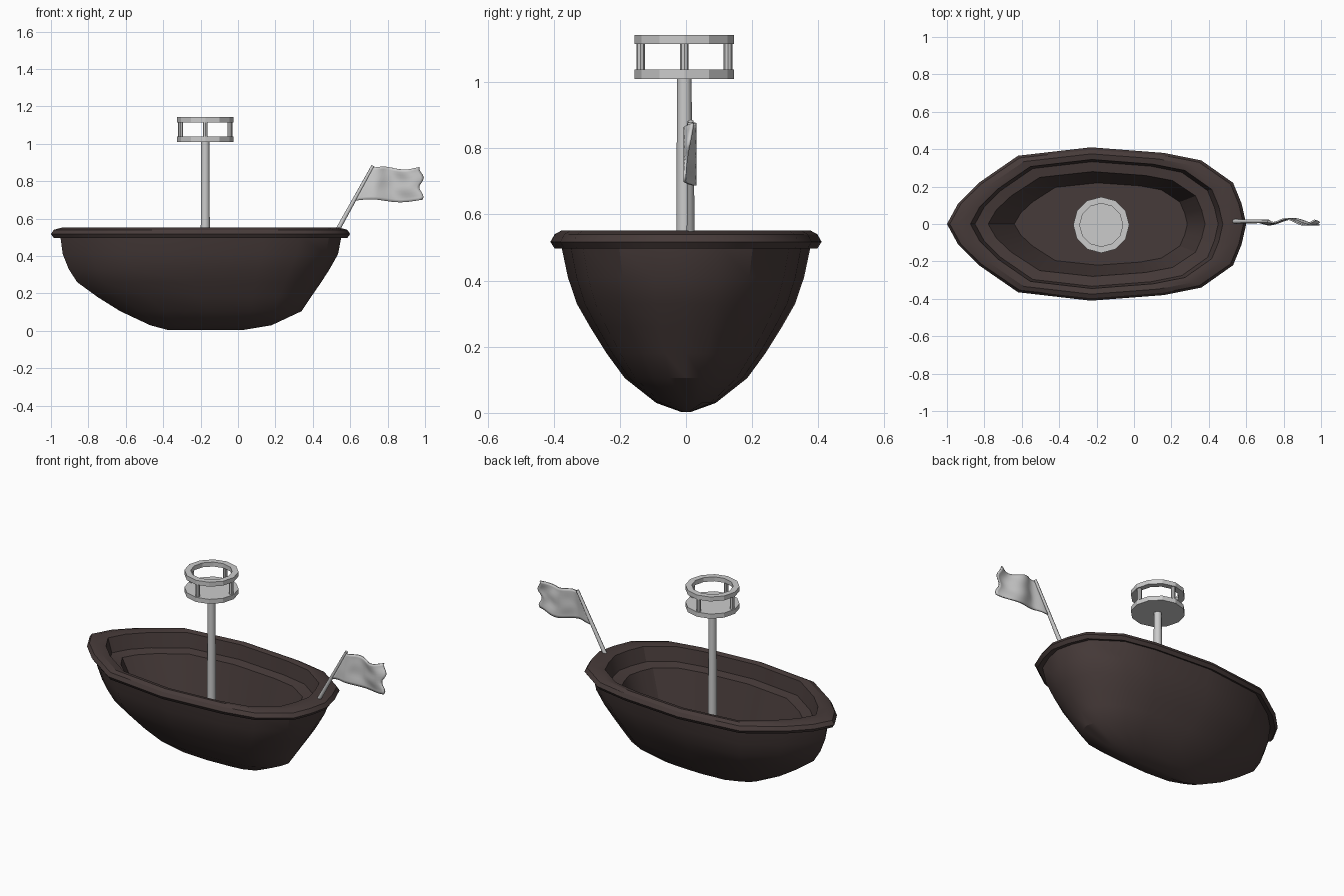
import bpy, bmesh, math
from mathutils import Vector

if "Cube" in bpy.data.objects:
    bpy.data.objects.remove(bpy.data.objects["Cube"])

brown = bpy.data.materials.new("dark_wood")
brown.diffuse_color = (0.062, 0.043, 0.041, 1)
brown.use_nodes = True
brown.node_tree.nodes["Principled BSDF"].inputs["Base Color"].default_value = brown.diffuse_color


def make_object(name, bm, angle=None, mat=None):
    bmesh.ops.recalc_face_normals(bm, faces=bm.faces)
    mesh = bpy.data.meshes.new(name)
    bm.to_mesh(mesh)
    bm.free()
    ob = bpy.data.objects.new(name, mesh)
    bpy.context.collection.objects.link(ob)
    if mat:
        mesh.materials.append(mat)
    if angle:
        bpy.ops.object.select_all(action='DESELECT')
        ob.select_set(True)
        bpy.context.view_layer.objects.active = ob
        bpy.ops.object.shade_smooth_by_angle(angle=math.radians(angle))
    return ob


def loft(bm, rings, cap_start=False, cap_end=False, closed=False):
    loops = [[bm.verts.new(p) for p in r] for r in rings]
    pairs = list(zip(loops, loops[1:]))
    if closed:
        pairs.append((loops[-1], loops[0]))
    for a, b in pairs:
        n = len(a)
        for i in range(n):
            j = (i + 1) % n
            bm.faces.new((a[i], a[j], b[j], b[i]))
    if cap_start:
        bm.faces.new(loops[0])
    if cap_end:
        bm.faces.new(loops[-1])


def rod(name, a, b, r1, r2, sides, angle=None):
    a, b = Vector(a), Vector(b)
    q = (b - a).to_track_quat('Z', 'Y')
    ring = lambda c, r: [c + q @ Vector((r * math.cos(2 * math.pi * k / sides),
                                         r * math.sin(2 * math.pi * k / sides), 0))
                         for k in range(sides)]
    bm = bmesh.new()
    loft(bm, [ring(a, r1), ring(b, r2)], True, True)
    return make_object(name, bm, angle)


# Hull plan outline, bow at -x, mirrored across y
half = [(-1, 0), (-0.94, 0.11), (-0.83, 0.22), (-0.62, 0.365), (-0.23, 0.41),
        (0.16, 0.38), (0.36, 0.34), (0.53, 0.22), (0.575, 0.11), (0.6, 0)]
outline = half + [(x, -y) for x, y in half[-2:0:-1]]


def hull_ring(z, x0, x1, w):
    return [(x0 + (x + 1) / 1.6 * (x1 - x0), y / 0.41 * w, z) for x, y in outline]


# Hull: outer skin, rolled rim, ledge, inner wall, floor (z, bow x, stern x, half width)
levels = [(0.003, -0.37, 0.02, 0.015), (0.03, -0.47, 0.18, 0.09),
          (0.105, -0.63, 0.34, 0.185), (0.18, -0.75, 0.39, 0.24),
          (0.26, -0.86, 0.445, 0.29), (0.33, -0.905, 0.49, 0.33),
          (0.41, -0.937, 0.535, 0.357), (0.505, -0.95, 0.553, 0.377),
          (0.497, -0.985, 0.585, 0.397), (0.517, -1.0, 0.6, 0.41),
          (0.54, -0.985, 0.585, 0.397), (0.552, -0.94, 0.54, 0.375),
          (0.545, -0.875, 0.475, 0.345), (0.46, -0.85, 0.45, 0.333),
          (0.45, -0.78, 0.38, 0.28), (0.19, -0.64, 0.285, 0.22)]
bm = bmesh.new()
loft(bm, [hull_ring(*l) for l in levels], True, True)
make_object("hull", bm, 30, brown)

# Mast
cx, cy = -0.175, -0.005
rod("mast", (cx, cy, 0.18), (cx, cy, 1.02), 0.026, 0.022, 12, 40)

# Lookout: floor disc, posts, top ring
rod("lookout_floor", (cx, cy, 1.01), (cx, cy, 1.038), 0.15, 0.15, 12)
for k in range(4):
    t = k * math.pi / 2
    px, py = cx + 0.132 * math.cos(t), cy + 0.132 * math.sin(t)
    rod(f"lookout_post_{k}", (px, py, 1.03), (px, py, 1.125), 0.013, 0.013, 8)


def circle(r, z):
    return [(cx + r * math.cos(k * math.pi / 6), cy + r * math.sin(k * math.pi / 6), z)
            for k in range(12)]


bm = bmesh.new()
loft(bm, [circle(0.15, 1.115), circle(0.15, 1.142),
          circle(0.115, 1.142), circle(0.115, 1.115)], closed=True)
make_object("lookout_rail", bm)

# Flag pole leaning aft
rod("flag_pole", (0.53, 0.014, 0.535), (0.722, 0.014, 0.882), 0.012, 0.009, 8, 50)

# Waving flag with a slanted hoist edge and scalloped fly edge
nx, nz = 20, 12
bm = bmesh.new()
grid = []
for j in range(nz + 1):
    v = j / nz
    x0 = 0.625 + 0.095 * v
    x1 = 0.98 + 0.012 * math.sin(v * 11 + 0.5)
    row = []
    for i in range(nx + 1):
        u = i / nx
        y = 0.012 + 0.016 * math.sin(u * 8.5 + v * 2.2 + 2.5) * min(1, u * 4)
        z = 0.695 + 0.175 * v + 0.008 * math.sin(u * 7)
        row.append(bm.verts.new((x0 + (x1 - x0) * u, y, z)))
    grid.append(row)
for a, b in zip(grid, grid[1:]):
    for i in range(nx):
        bm.faces.new((a[i], a[i + 1], b[i + 1], b[i]))
flag = make_object("flag", bm, 40)
solid = flag.modifiers.new("thickness", 'SOLIDIFY')
solid.thickness = 0.008
solid.offset = 0
